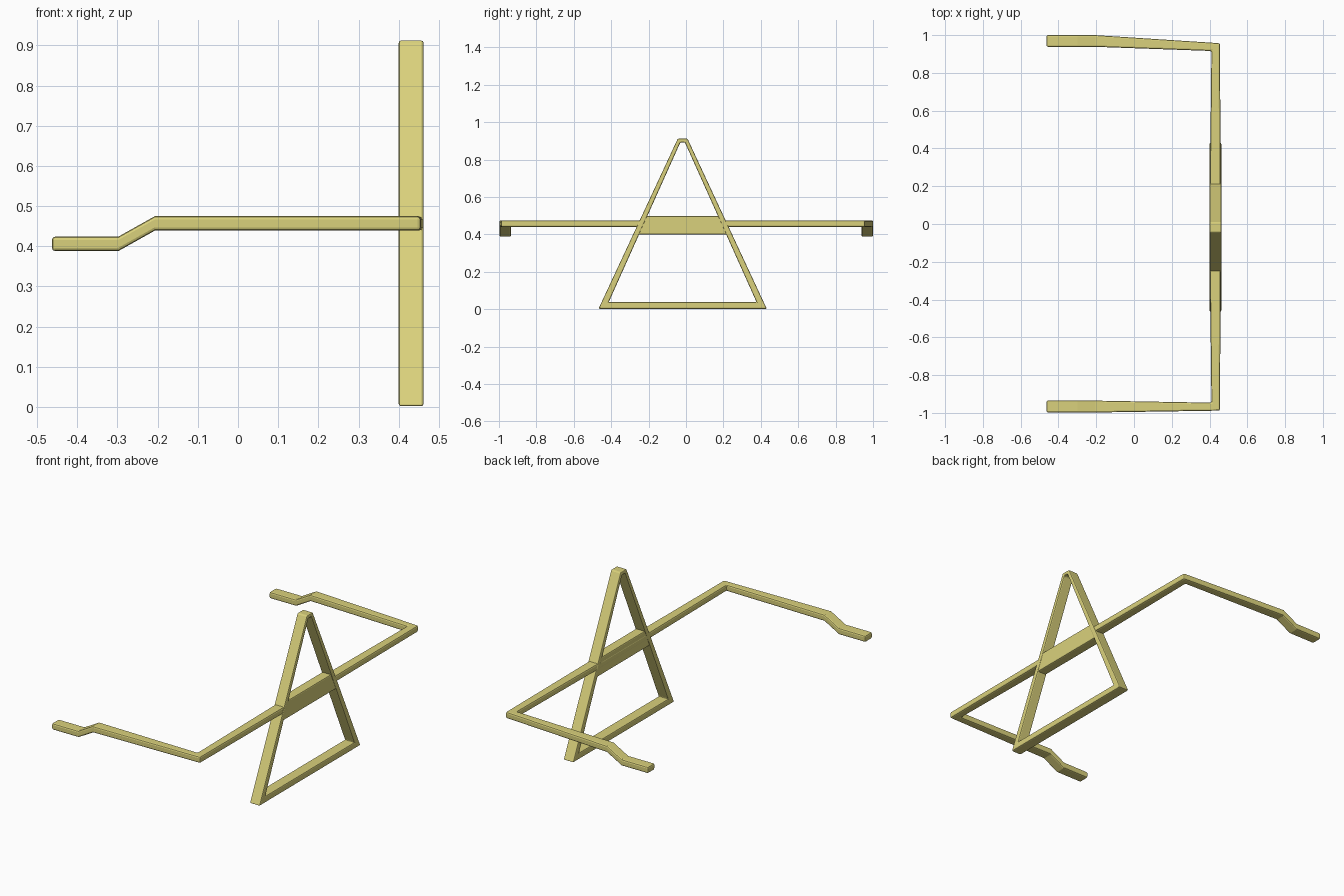
import bpy
import bmesh

if "Cube" in bpy.data.objects:
    bpy.data.objects.remove(bpy.data.objects["Cube"])

mat = bpy.data.materials.new("pale_yellow")
mat.diffuse_color = (0.70, 0.64, 0.20, 1)
mat.use_nodes = True
mat.node_tree.nodes["Principled BSDF"].inputs["Base Color"].default_value = mat.diffuse_color
CY = -0.018  # middle of the triangular frame


def finish(bm, name, bevel, segments=2):
    bmesh.ops.recalc_face_normals(bm, faces=bm.faces)
    mesh = bpy.data.meshes.new(name)
    bm.to_mesh(mesh)
    bm.free()
    ob = bpy.data.objects.new(name, mesh)
    bpy.context.collection.objects.link(ob)
    mesh.materials.append(mat)
    mod = ob.modifiers.new("soft_edges", 'BEVEL')
    mod.width = bevel
    mod.segments = segments
    mod.limit_method = 'ANGLE'
    mod.angle_limit = 0.9
    return ob


def skin(bm, rings, closed):
    """Join four-point rings into a tube, capped unless closed."""
    vs = [[bm.verts.new(p) for p in ring] for ring in rings]
    n = len(vs)
    for i in range(n if closed else n - 1):
        a, b = vs[i], vs[(i + 1) % n]
        for k in range(4):
            j = (k + 1) % 4
            bm.faces.new((a[k], a[j], b[j], b[k]))
    if not closed:
        bm.faces.new(vs[0])
        bm.faces.new(vs[-1])


# triangular frame: (outer half width, outer z, inner half width, inner z)
X0, X1 = 0.40, 0.462
base, apex = (0.45, 0.002, 0.395, 0.038), (0.026, 0.912, 0.012, 0.892)
rings = []
for s, (ow, oz, iw, iz) in ((-1, base), (1, base), (1, apex), (-1, apex)):
    yo, yi = CY + s * ow, CY + s * iw
    rings.append([(X0, yo, oz), (X1, yo, oz), (X1, yi, iz), (X0, yi, iz)])
bm = bmesh.new()
skin(bm, rings, True)
finish(bm, "triangle_frame", 0.006)

# cross plate between the frame legs
bm = bmesh.new()
skin(bm, [[(x, CY - 0.24, 0.40), (x, CY + 0.24, 0.40),
           (x, CY + 0.205, 0.498), (x, CY - 0.205, 0.498)]
          for x in (0.403, 0.459)], False)
finish(bm, "cross_plate", 0.006)

# handlebar: sections are (inner xy, outer xy, bottom z)
H, Z, ZG = 0.036, 0.439, 0.388
sections = [
    ((-0.463, 0.938), (-0.463, 1.0), ZG),
    ((-0.298, 0.938), (-0.298, 1.0), ZG),
    ((-0.207, 0.938), (-0.207, 1.0), Z),
    ((0.410, 0.916), (0.455, 0.957), Z),
    ((0.402, 0.22), (0.459, 0.22), Z),
    ((0.402, -0.25), (0.459, -0.25), Z),
    ((0.410, -0.946), (0.455, -0.988), Z),
    ((-0.207, -0.935), (-0.207, -0.998), Z),
    ((-0.298, -0.935), (-0.298, -0.998), ZG),
    ((-0.463, -0.935), (-0.463, -0.998), ZG),
]
bm = bmesh.new()
skin(bm, [[(*i, z), (*o, z), (*o, z + H), (*i, z + H)] for i, o, z in sections], False)
finish(bm, "handlebar", 0.008)
